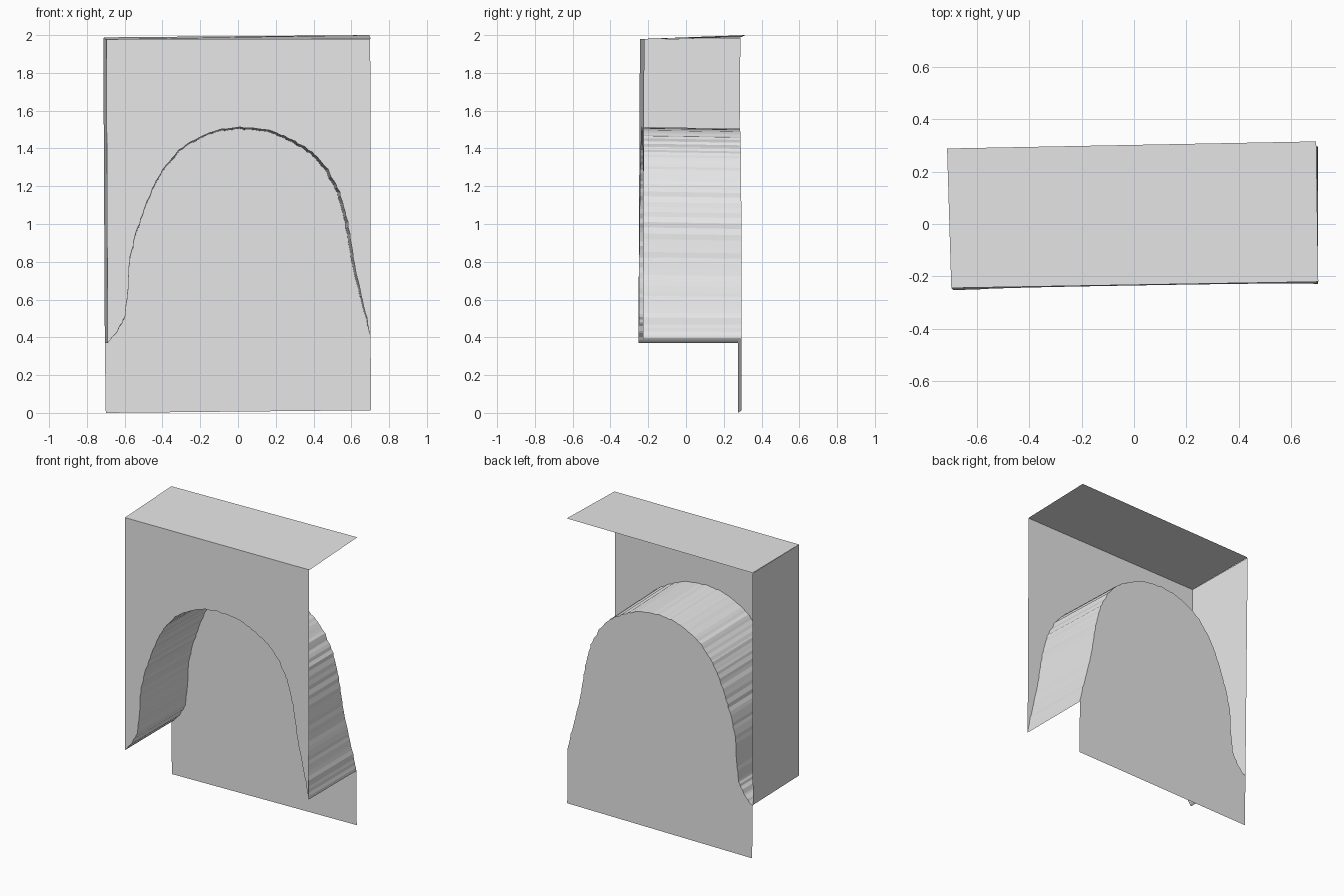
import bpy
import random
from mathutils import Vector

random.seed(4)

cube = bpy.data.objects.get("Cube")
if cube:
    bpy.data.objects.remove(cube, do_unlink=True)

# One plain grey for every sheet
grey = bpy.data.materials.new("light grey")
grey.use_nodes = True
grey.diffuse_color = (0.8, 0.8, 0.8, 1)
grey.node_tree.nodes["Principled BSDF"].inputs["Base Color"].default_value = (0.8, 0.8, 0.8, 1)


def sheet(name, verts, faces):
    mesh = bpy.data.meshes.new(name)
    mesh.from_pydata(verts, [], faces)
    mesh.materials.append(grey)
    obj = bpy.data.objects.new(name, mesh)
    bpy.context.collection.objects.link(obj)
    return obj


def panel(name, verts):
    return sheet(name, verts, [range(len(verts))])


# The front and back panels stand on slightly skewed planes
def on_front(x, z):
    return (x, -0.242 + 0.017 * x + 0.005 * z, z)


def on_back(x, z):
    return (x, 0.285 + 0.014 * x, z)


# Arch outline from the left foot over the crown to the right foot
outline = [
    (-0.69, 0.37), (-0.637, 0.435), (-0.6, 0.505), (-0.585, 0.63), (-0.574, 0.8),
    (-0.548, 0.93), (-0.495, 1.08), (-0.442, 1.21), (-0.39, 1.3), (-0.31, 1.395),
    (-0.204, 1.46), (-0.1, 1.5), (0.01, 1.512), (0.167, 1.496), (0.283, 1.448),
    (0.389, 1.385), (0.474, 1.29), (0.537, 1.172), (0.58, 1.013), (0.61, 0.822),
    (0.648, 0.642), (0.68, 0.504), (0.702, 0.39),
]


def rough_arch(steps=6, rough=0.003):
    """Resample the outline with a slightly ragged, hand-cut edge."""
    points = [Vector(outline[0])]
    for a, b in zip(outline, outline[1:]):
        for i in range(1, steps + 1):
            p = Vector(a).lerp(Vector(b), i / steps)
            points.append(p + Vector((random.uniform(-rough, rough),
                                      random.uniform(-rough, rough))))
    points[-1] = Vector(outline[-1])
    return points


arch = rough_arch()
front_arch = [on_front(p.x, p.y) for p in arch]
back_arch = []
for i, p in enumerate(arch):
    inset = 0.014 * min(1, (len(arch) - 1 - i) / 20) * min(1, i / 20)
    back_arch.append(on_back(p.x - inset * max(0, p.x + 0.3), p.y - inset * 0.6))
back_arch[0] = on_back(-0.705, 0.37)

# Front panel above the arch
panel("front_panel", front_arch + [on_front(0.7, 1.98), on_front(-0.697, 1.978)])

# Back panel below the arch, down to the ground
panel("back_panel", back_arch[::-1] + [on_back(-0.7, 0), on_back(0.705, 0.014)])

# Tunnel between the two arch edges
n = len(arch)
sheet("arch_tunnel", front_arch + back_arch,
      [(i, i + 1, n + i + 1, n + i) for i in range(n - 1)])

# Side wall on the right, the other side is open
panel("side_wall", [front_arch[0], on_front(-0.697, 1.978),
                    (-0.713, 0.288, 1.985), back_arch[0]])

# Thin roof
panel("roof", [on_front(-0.697, 1.978), on_front(0.703, 1.98),
               (0.695, 0.315, 2.0), (-0.713, 0.288, 1.988)])
